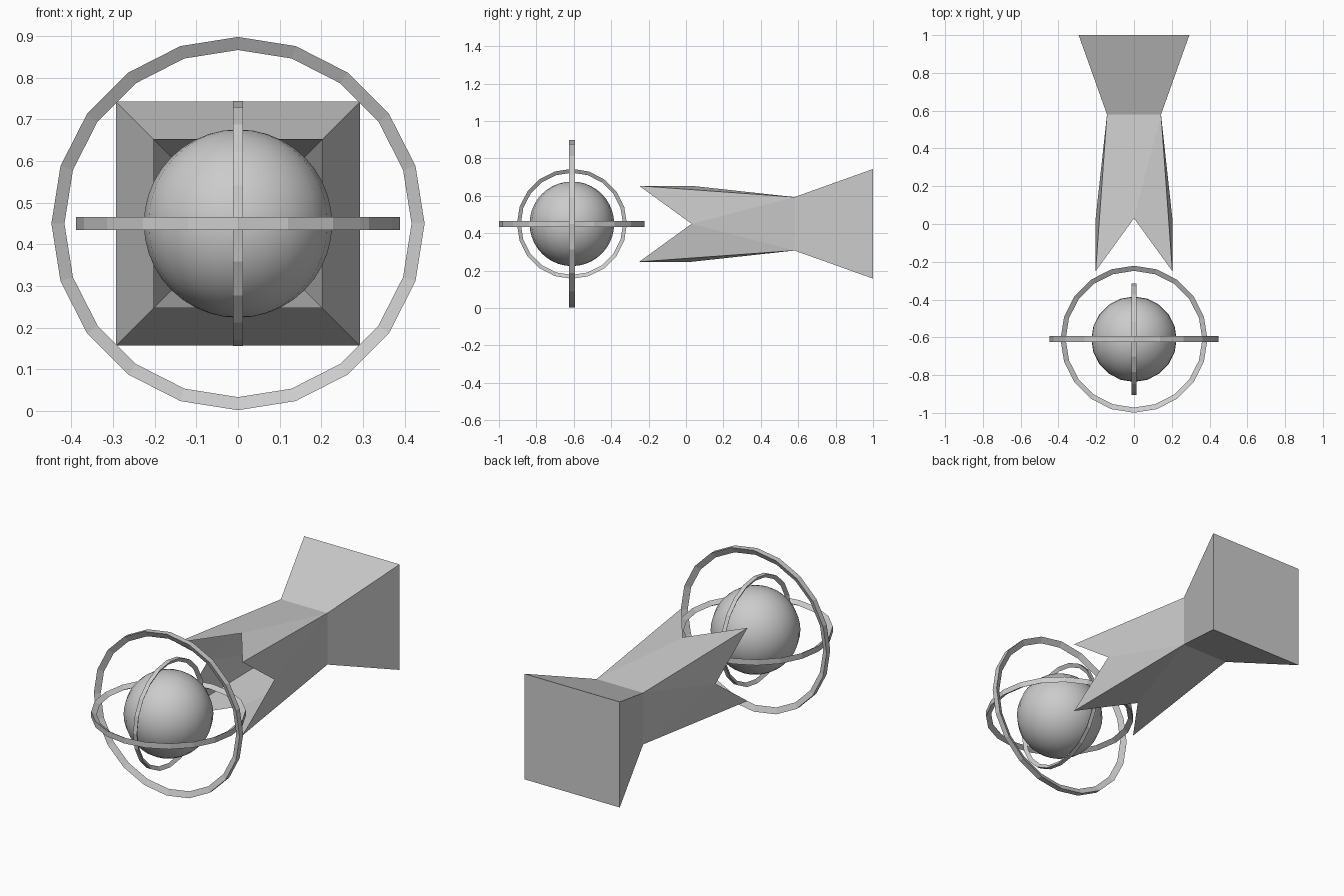
import bpy, bmesh
from math import cos, sin, pi, radians
from mathutils import Matrix, Vector

cube = bpy.data.objects.get("Cube")
if cube:
    bpy.data.objects.remove(cube, do_unlink=True)

GREY = (0.6, 0.6, 0.6, 1)
grey = bpy.data.materials.new("plain grey")
grey.use_nodes = True
grey.diffuse_color = GREY
grey.node_tree.nodes["Principled BSDF"].inputs["Base Color"].default_value = GREY

MID = 0.45                            # height of the shared axis
CORE = Vector((0, -0.61, MID))        # centre of ball and rings
SIDES = 20


def finish(name, bm, location):
    mesh = bpy.data.meshes.new(name)
    bm.to_mesh(mesh)
    bm.free()
    mesh.materials.append(grey)
    obj = bpy.data.objects.new(name, mesh)
    obj.location = location
    bpy.context.collection.objects.link(obj)
    return obj


def smooth(obj):
    bpy.ops.object.select_all(action='DESELECT')
    obj.select_set(True)
    bpy.context.view_layer.objects.active = obj
    bpy.ops.object.shade_smooth_by_angle(angle=radians(30))


def ring(name, radius, half_width, turn):
    """Ring with a flat outer band and a ridge on the inside."""
    bm = bmesh.new()
    section = [(radius, -half_width), (radius, half_width), (radius * 0.93, 0)]
    loops = []
    for i in range(SIDES):
        a = 2 * pi * i / SIDES
        loops.append([bm.verts.new((r * cos(a), r * sin(a), z)) for r, z in section])
    for i, here in enumerate(loops):
        there = loops[(i + 1) % SIDES]
        for k in range(3):
            n = (k + 1) % 3
            bm.faces.new((here[k], there[k], there[n], here[n]))
    bmesh.ops.recalc_face_normals(bm, faces=bm.faces)
    bm.transform(turn)
    return finish(name, bm, CORE)


# Ball
bm = bmesh.new()
bmesh.ops.create_uvsphere(bm, u_segments=SIDES, v_segments=SIDES, radius=0.226)
ball = finish("ball", bm, CORE)
smooth(ball)

# Three rings, one across each axis
ring("large_ring", 0.448, 0.016, Matrix.Rotation(pi / 2, 4, 'X'))
ring("middle_ring", 0.389, 0.016, Matrix.Identity(4))
ring("small_ring", 0.294, 0.012, Matrix.Rotation(pi / 2, 4, 'Y'))

# Hollow square shaft: flared closed back, narrow waist, four pointed front tips
bm = bmesh.new()


def square(half, y):
    return [bm.verts.new((sx * half, y, sz * half))
            for sx, sz in ((-1, -1), (1, -1), (1, 1), (-1, 1))]


back, waist, tips = square(0.293, 1), square(0.143, 0.58), square(0.203, -0.25)
notches = [bm.verts.new((x * 0.203, 0.03, z * 0.203))
           for x, z in ((0, -1), (1, 0), (0, 1), (-1, 0))]
bm.faces.new(back)
for i in range(4):
    j = (i + 1) % 4
    bm.faces.new((back[i], back[j], waist[j], waist[i]))
    bm.faces.new((waist[i], waist[j], notches[i]))
    bm.faces.new((waist[i], notches[i], tips[i]))
    bm.faces.new((waist[j], tips[j], notches[i]))
bmesh.ops.recalc_face_normals(bm, faces=bm.faces)
finish("notched_shaft", bm, (0, 0, MID))
